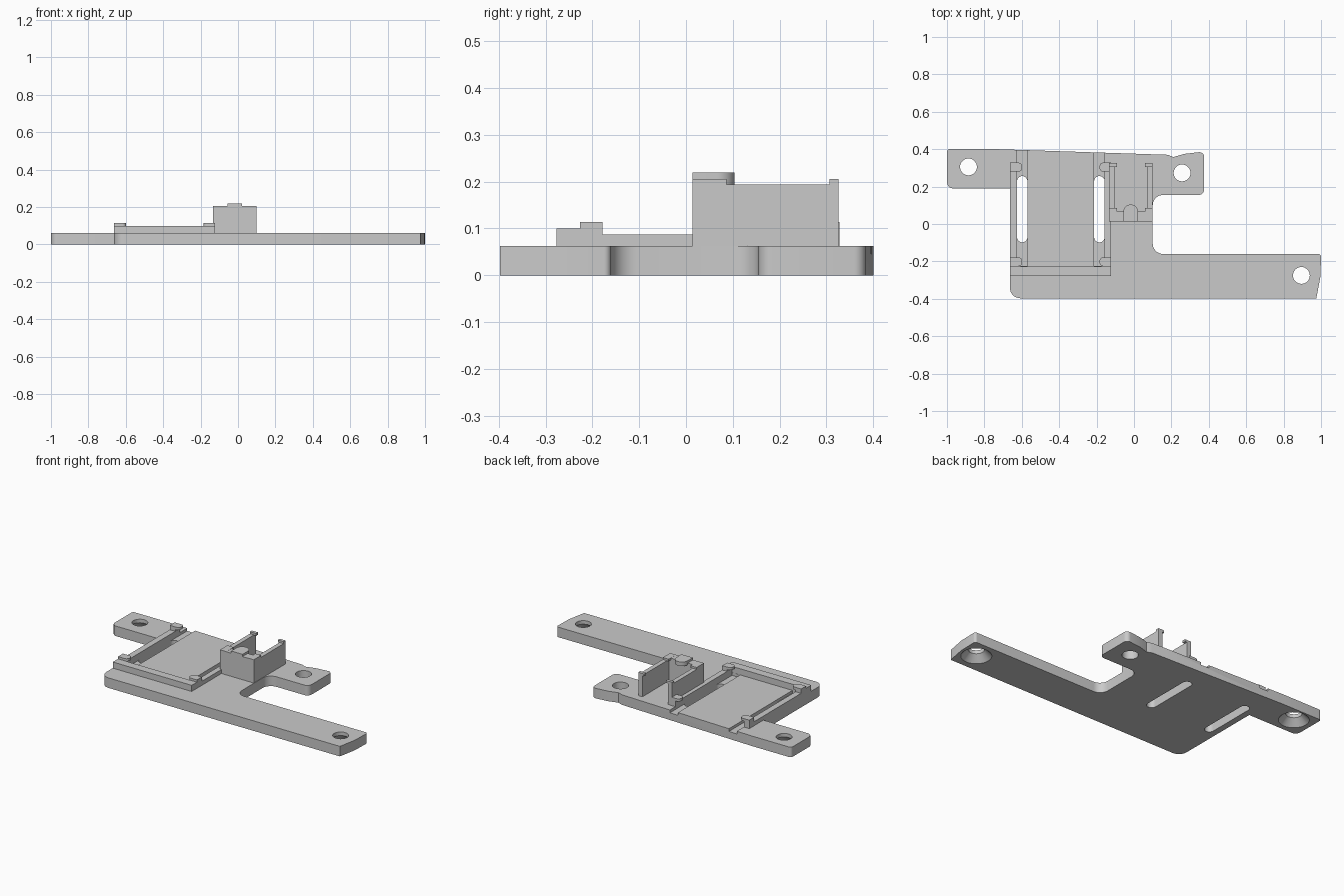
import bpy, bmesh, math
from mathutils import Vector

old = bpy.data.objects.get("Cube")
if old:
    bpy.data.objects.remove(old, do_unlink=True)

grey = bpy.data.materials.new("plain grey")
grey.use_nodes = True
grey.diffuse_color = (0.59, 0.59, 0.59, 1)
grey.node_tree.nodes["Principled BSDF"].inputs["Base Color"].default_value = (0.59, 0.59, 0.59, 1)


def finish(name, bm):
    bmesh.ops.recalc_face_normals(bm, faces=bm.faces)
    mesh = bpy.data.meshes.new(name)
    bm.to_mesh(mesh)
    bm.free()
    mesh.materials.append(grey)
    ob = bpy.data.objects.new(name, mesh)
    bpy.context.collection.objects.link(ob)
    return ob


def rounded(corners, steps=8):
    """Outline from (x, y, radius) corners, each rounded by an arc."""
    out = []
    for i, (x, y, r) in enumerate(corners):
        p = Vector((x, y))
        if r == 0:
            out.append(p)
            continue
        a = (Vector(corners[i - 1][:2]) - p).normalized()
        b = (Vector(corners[(i + 1) % len(corners)][:2]) - p).normalized()
        half = a.angle(b) / 2
        centre = p + (a + b).normalized() * r / math.sin(half)
        start = (p + a * r / math.tan(half) - centre).normalized()
        end = (p + b * r / math.tan(half) - centre).normalized()
        out += [centre + start.slerp(end, k / steps).normalized() * r for k in range(steps + 1)]
    return out


def prism(name, outline, z0, z1):
    bm = bmesh.new()
    face = bm.faces.new([bm.verts.new((p[0], p[1], z0)) for p in outline])
    new = bmesh.ops.extrude_face_region(bm, geom=[face])["geom"]
    bmesh.ops.translate(bm, vec=(0, 0, z1 - z0),
                        verts=[v for v in new if isinstance(v, bmesh.types.BMVert)])
    return finish(name, bm)


def box(name, x0, x1, y0, y1, z0, z1):
    return prism(name, [(x0, y0), (x1, y0), (x1, y1), (x0, y1)], z0, z1)


def cone(name, x, y, r0, r1, z0, z1):
    bm = bmesh.new()
    bmesh.ops.create_cone(bm, cap_ends=True, segments=32, radius1=r0, radius2=r1, depth=z1 - z0)
    bmesh.ops.translate(bm, vec=(x, y, (z0 + z1) / 2), verts=bm.verts)
    return finish(name, bm)


def smooth(ob):
    bpy.ops.object.select_all(action="DESELECT")
    ob.select_set(True)
    bpy.context.view_layer.objects.active = ob
    bpy.ops.object.shade_smooth_by_angle(angle=math.radians(30))


def cut(ob, cutter):
    cutter.hide_render = True
    mod = ob.modifiers.new("cut", "BOOLEAN")
    mod.operation, mod.solver, mod.object = "DIFFERENCE", "EXACT", cutter
    bpy.context.view_layer.objects.active = ob
    bpy.ops.object.modifier_apply(modifier=mod.name)
    bpy.data.objects.remove(cutter, do_unlink=True)


# Base plate with three mounting arms
T = 0.062
plate = prism("base_plate", rounded([
    (-1, 0.4, 0.015), (-0.73, 0.4, 0), (0.18, 0.37, 0), (0.21, 0.358, 0), (0.27, 0.375, 0),
    (0.375, 0.387, 0.025), (0.375, 0.155, 0.03), (0.1, 0.155, 0.055), (0.1, -0.16, 0.055),
    (1, -0.16, 0.015), (0.997, -0.28, 0), (0.975, -0.397, 0), (-0.663, -0.397, 0.055),
    (-0.663, 0.19, 0), (-1, 0.19, 0.035)]), 0, T)

# Screw holes, two of them countersunk from below
for x, y, sunk in [(-0.885, 0.305, True), (0.895, -0.275, True), (0.257, 0.273, False)]:
    cut(plate, cone("hole_cutter", x, y, 0.045, 0.045, -0.1, 0.2))
    if sunk:
        cut(plate, cone("sink_cutter", x, y, 0.09, 0.042, -0.005, 0.043))

# Shallow grooves and long slots beside the bay
for x0, x1 in [(-0.625, -0.57), (-0.213, -0.157)]:
    cut(plate, box("groove_cutter", x0, x1, -0.225, 0.5, 0.045, 0.2))
    r = 0.027
    cut(plate, prism("slot_cutter", rounded([
        (x0, -0.098, r), (x1, -0.098, r), (x1, 0.256, r), (x0, 0.256, r)]), -0.1, 0.2))
smooth(plate)

# Board bay: front wall, side rails and rounded clips
Z = T - 0.002
box("bay_front_wall", -0.663, -0.123, -0.277, -0.226, Z, 0.1)
for side, outer, inner in [("right", -0.663, -0.625), ("left", -0.123, -0.157)]:
    lo, hi = sorted((outer, inner))
    box(side + "_rail", lo, hi, -0.228, 0.328, Z, 0.087)
    tip = inner + (0.027 if inner > outer else -0.027)
    for end, y0 in [("front", -0.226), ("rear", 0.28)]:
        box(f"{side}_{end}_clip_post", lo, hi, y0, y0 + 0.048, 0.085, 0.1)
        smooth(prism(f"{side}_{end}_clip", rounded([
            (outer, y0, 0), (tip, y0, 0.02), (tip, y0 + 0.048, 0.02), (outer, y0 + 0.048, 0)]),
            0.098, 0.114))

# Upright holder: front wall, side walls and hooks
box("holder_front_wall", -0.133, 0.098, 0.014, 0.066, Z, 0.194)
box("holder_front_cap", -0.09, 0.058, 0.014, 0.066, 0.192, 0.205)
for side, x0, x1, h0, h1 in [("right", -0.133, -0.105, -0.133, -0.09),
                             ("left", 0.07, 0.098, 0.058, 0.098)]:
    box(f"holder_{side}_wall", x0, x1, 0.064, 0.326, Z, 0.194)
    box(f"holder_{side}_front_hook", h0, h1, 0.014, 0.086, 0.193, 0.206)
    box(f"holder_{side}_rear_hook", h0, h1, 0.306, 0.326, 0.192, 0.206)

# Rounded latch tab on top of the holder
smooth(prism("holder_latch_tab", rounded([
    (-0.057, 0.014, 0), (0.021, 0.014, 0), (0.021, 0.104, 0.038), (-0.057, 0.104, 0.038)]),
    0.194, 0.219))
